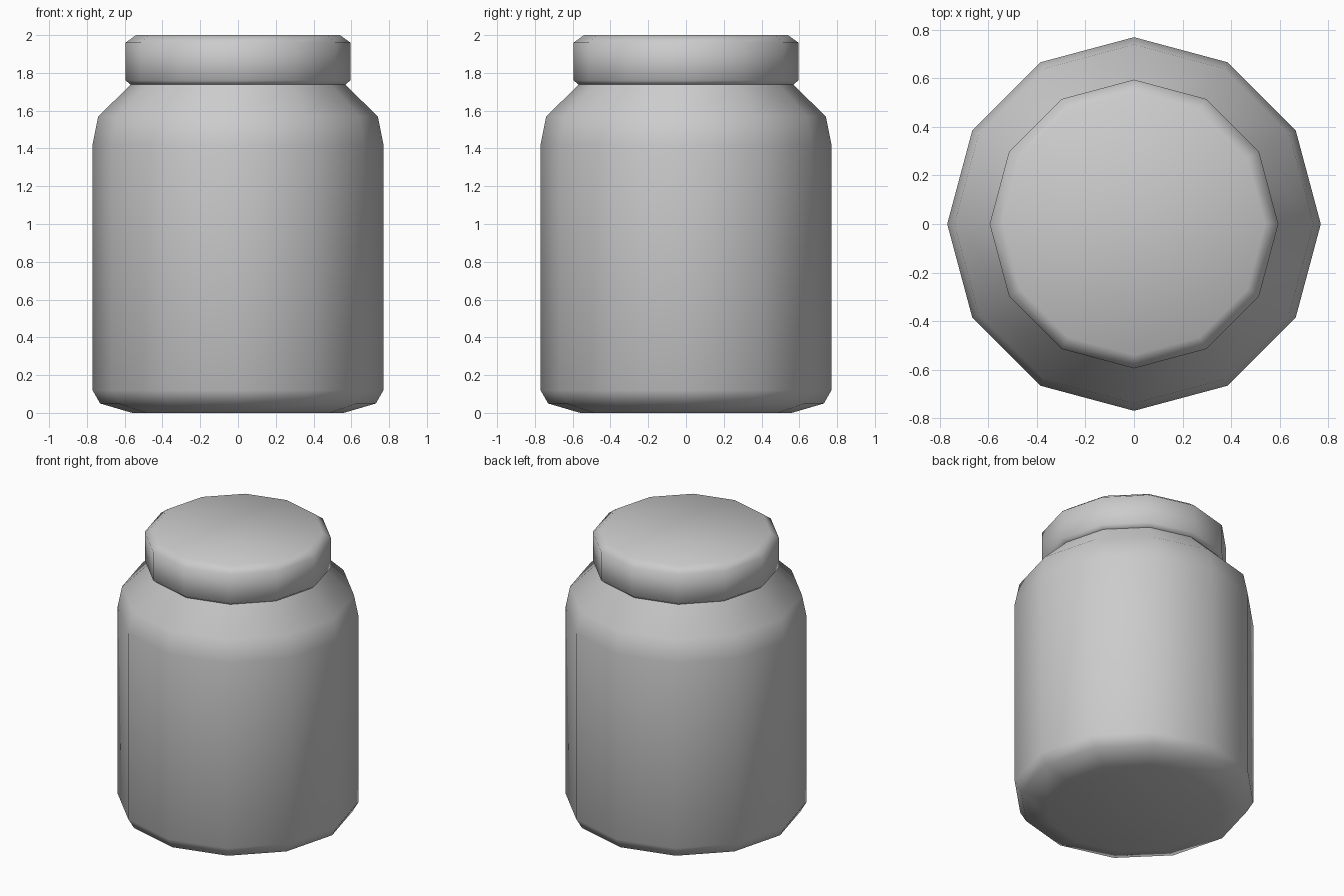
import bpy
import bmesh
from math import cos, sin, tau

SIDES = 12

cube = bpy.data.objects.get("Cube")
if cube:
    bpy.data.objects.remove(cube, do_unlink=True)

# One plain grey for the whole jar
grey = bpy.data.materials.new("plain grey")
grey.use_nodes = True
color = (0.6, 0.6, 0.6, 1)
grey.diffuse_color = color
grey.node_tree.nodes["Principled BSDF"].inputs["Base Color"].default_value = color


def lathe(name, profile):
    """Turn a (radius, height) profile into a closed, smooth twelve-sided solid."""
    bm = bmesh.new()
    rings = [[bm.verts.new((r * cos(tau * i / SIDES), r * sin(tau * i / SIDES), z))
              for i in range(SIDES)] for r, z in profile]
    for low, high in zip(rings, rings[1:]):
        for i in range(SIDES):
            j = (i + 1) % SIDES
            bm.faces.new((low[i], low[j], high[j], high[i]))
    bm.faces.new(rings[0][::-1])
    bm.faces.new(rings[-1])
    for face in bm.faces:
        face.smooth = True
    mesh = bpy.data.meshes.new(name)
    bm.to_mesh(mesh)
    bm.free()
    mesh.materials.append(grey)
    obj = bpy.data.objects.new(name, mesh)
    bpy.context.collection.objects.link(obj)
    return obj


# Body with bevelled base, sloped shoulder and a short neck inside the lid
lathe("jar_body", [(0.56, 0), (0.73, 0.05), (0.77, 0.12), (0.77, 1.42),
                   (0.74, 1.57), (0.57, 1.735), (0.56, 1.78)])

# Lid with a chamfered rim
lathe("jar_lid", [(0.565, 1.735), (0.595, 1.76), (0.595, 1.96), (0.54, 2)])
